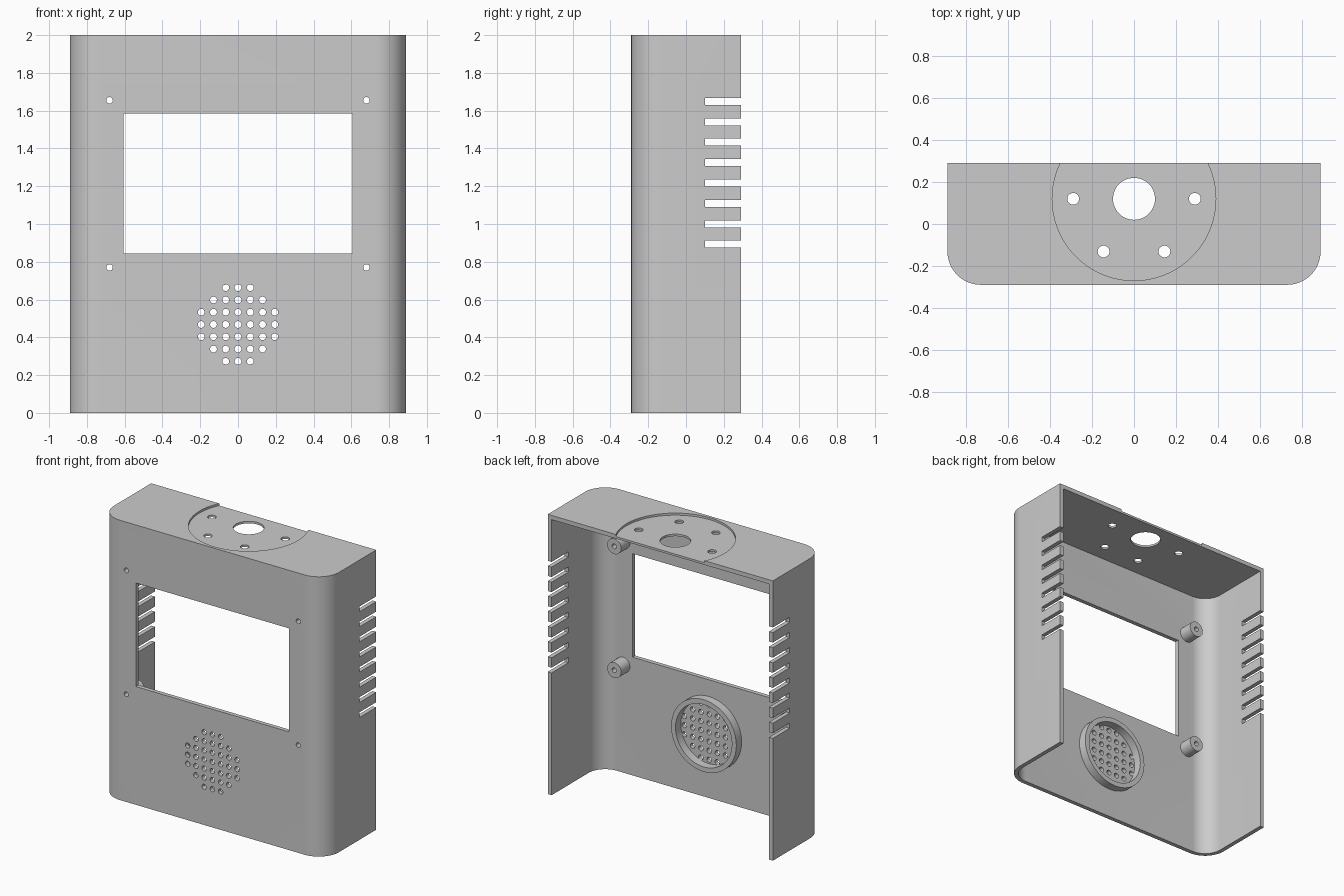
import bpy, bmesh, math
from mathutils import Matrix

if "Cube" in bpy.data.objects:
    bpy.data.objects.remove(bpy.data.objects["Cube"])

W, D, H, T, R = 0.89, 0.29, 2.0, 0.03, 0.16   # half width, half depth, height, wall, corner
FRONT_IN = -D + T

grey = bpy.data.materials.new("grey plastic")
grey.use_nodes = True
colour = (0.6, 0.6, 0.6, 1)
grey.diffuse_color = colour
grey.node_tree.nodes["Principled BSDF"].inputs["Base Color"].default_value = colour


def make_object(name, bm):
    bmesh.ops.recalc_face_normals(bm, faces=bm.faces)
    mesh = bpy.data.meshes.new(name)
    bm.to_mesh(mesh)
    bm.free()
    mesh.materials.append(grey)
    ob = bpy.data.objects.new(name, mesh)
    bpy.context.collection.objects.link(ob)
    return ob


def activate(ob):
    bpy.ops.object.select_all(action='DESELECT')
    ob.select_set(True)
    bpy.context.view_layer.objects.active = ob


def smooth(ob):
    activate(ob)
    bpy.ops.object.shade_smooth_by_angle(angle=math.radians(30))


def rounded_block(name, half, front, back, r, z0, z1, steps=16):
    """Block with its two front upright corners rounded."""
    pts = [(half, back), (-half, back)]
    for cx, start in ((-half + r, 180), (half - r, 270)):
        for i in range(steps + 1):
            a = math.radians(start + 90 * i / steps)
            pts.append((cx + r * math.cos(a), front + r + r * math.sin(a)))
    bm = bmesh.new()
    face = bm.faces.new([bm.verts.new((x, y, z0)) for x, y in pts])
    grown = bmesh.ops.extrude_face_region(bm, geom=[face])["geom"]
    bmesh.ops.translate(bm, vec=(0, 0, z1 - z0),
                        verts=[v for v in grown if isinstance(v, bmesh.types.BMVert)])
    return make_object(name, bm)


def add_cylinder(bm, centre, r, depth, along_y, sides=32):
    m = Matrix.Translation(centre)
    if along_y:
        m = m @ Matrix.Rotation(math.pi / 2, 4, 'X')
    bmesh.ops.create_cone(bm, cap_ends=True, segments=sides, radius1=r, radius2=r,
                          depth=depth, matrix=m)


def add_box(bm, centre, size):
    bmesh.ops.create_cube(bm, size=1, matrix=Matrix.Translation(centre) @ Matrix.Diagonal((*size, 1)))


def cut(ob, cutter):
    cutter.hide_render = True
    mod = ob.modifiers.new("cut", 'BOOLEAN')
    mod.operation, mod.solver, mod.object = 'DIFFERENCE', 'EXACT', cutter
    activate(ob)
    bpy.ops.object.modifier_apply(modifier=mod.name)
    bpy.data.objects.remove(cutter)


def tube(name, x, z, outer, inner, length):
    """Ring standing on the inside of the front wall."""
    y0, y1 = FRONT_IN - 0.004, FRONT_IN + length
    bm = bmesh.new()
    loop = [bm.verts.new((r, y, 0)) for r, y in
            ((inner, y0), (outer, y0), (outer, y1), (inner, y1))]
    edges = [bm.edges.new((loop[i], loop[(i + 1) % 4])) for i in range(4)]
    bmesh.ops.spin(bm, geom=loop + edges, cent=(0, 0, 0), axis=(0, 1, 0),
                   angle=2 * math.pi, steps=48)
    bmesh.ops.remove_doubles(bm, verts=bm.verts, dist=0.0001)
    bmesh.ops.translate(bm, vec=(x, 0, z), verts=bm.verts)
    smooth(make_object(name, bm))


# Shell, open at the back and bottom
shell = rounded_block("shell", W, -D, D, R, 0, H)
cut(shell, rounded_block("cavity", W - T, FRONT_IN, D + 0.1, R - T, -0.1, H - T))

# Shallow round recess in the top
DISC_Y = 0.12
bm = bmesh.new()
add_cylinder(bm, (0, DISC_Y, H), 0.39, 0.03, False, 96)
cut(shell, make_object("recess_cutter", bm))

# Top openings: one large hole and four screw holes
bm = bmesh.new()
add_cylinder(bm, (0, DISC_Y, H), 0.1, 0.2, False, 48)
for deg in (0, 180, 240, 300):
    a = math.radians(deg)
    add_cylinder(bm, (0.29 * math.cos(a), DISC_Y + 0.29 * math.sin(a), H), 0.028, 0.2, False)

# Display window
WIN_Z0, WIN_Z1 = 0.845, 1.585
add_box(bm, (0, -D, (WIN_Z0 + WIN_Z1) / 2), (1.21, 0.2, WIN_Z1 - WIN_Z0))

# Screw holes and speaker grille holes in the front
screws = [(sx * 0.68, z) for sx in (-1, 1) for z in (0.77, 1.655)]
for x, z in screws:
    add_cylinder(bm, (x, -D, z), 0.017, 0.15, True)
SPEAKER_Z, PITCH = 0.468, 0.065
for i in range(-3, 4):
    for j in range(-3, 4):
        if i * i + j * j <= 10:
            add_cylinder(bm, (i * PITCH, -D, SPEAKER_Z + j * PITCH), 0.018, 0.15, True, 24)

# Vent slots in the rear edges of both sides
for side in (-1, 1):
    for k in range(8):
        add_box(bm, (side * W, 0.2, 0.893 + 0.108 * k), (0.2, 0.2, 0.037))
cut(shell, make_object("openings_cutter", bm))
smooth(shell)

# Screw posts and speaker ring inside the front wall
for n, (x, z) in enumerate(screws):
    tube(f"screw_post_{n + 1}", x, z, 0.055, 0.017, 0.1)
tube("speaker_ring", 0, SPEAKER_Z, 0.258, 0.223, 0.06)
